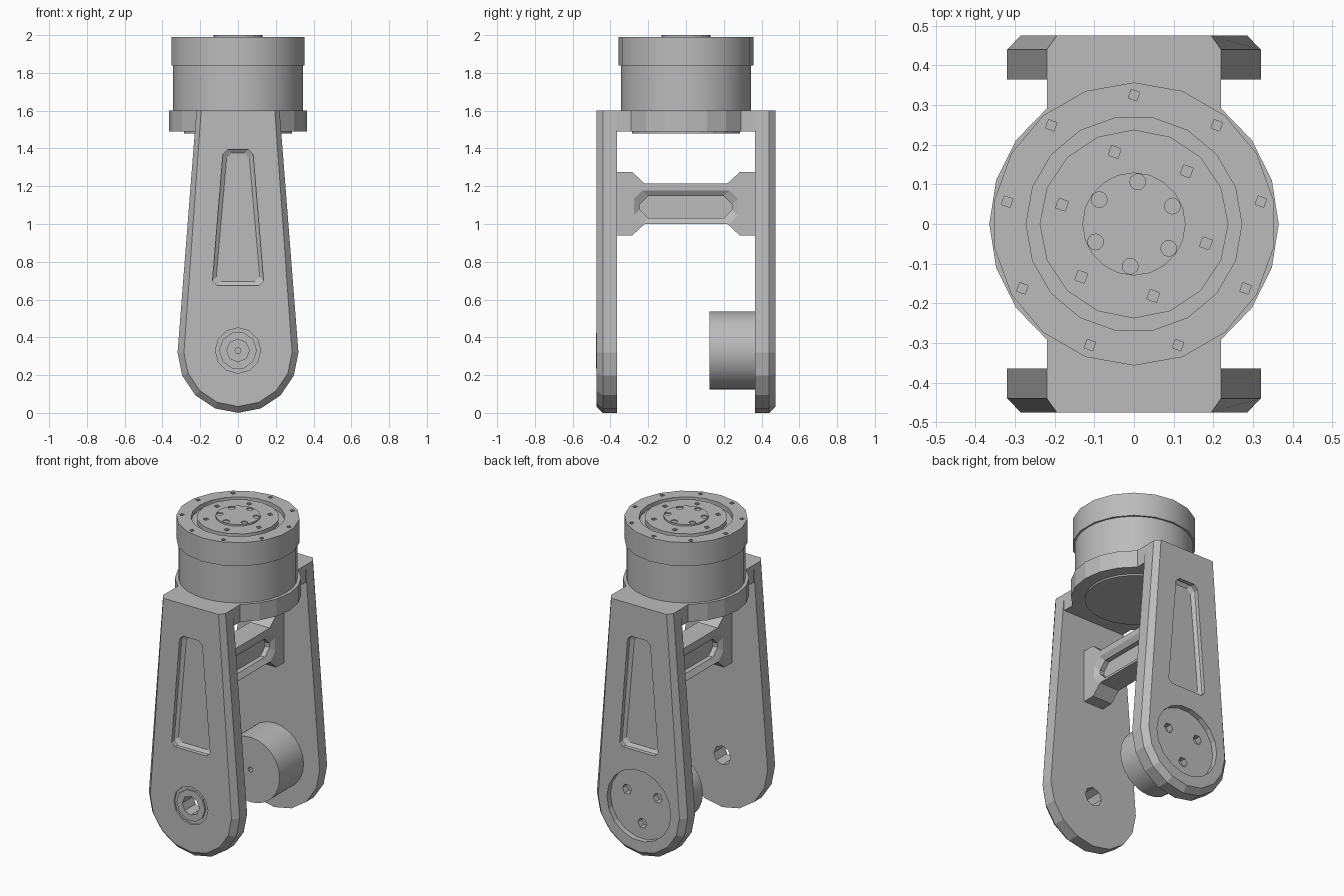
import bpy, bmesh
from math import sin, cos, radians, pi
from mathutils import Matrix, Vector

cube = bpy.data.objects.get("Cube")
if cube:
    bpy.data.objects.remove(cube, do_unlink=True)

GREY = (0.5, 0.5, 0.5, 1)
metal = bpy.data.materials.new("grey metal")
metal.use_nodes = True
metal.diffuse_color = GREY
metal.node_tree.nodes["Principled BSDF"].inputs["Base Color"].default_value = GREY

PIVOT = 0.33      # height of the lower joint
INNER, OUTER = 0.365, 0.475   # arm thickness in y


def loft(name, rings):
    """Closed solid through a list of equal-length point rings."""
    bm = bmesh.new()
    loops = [[bm.verts.new(p) for p in ring] for ring in rings]
    n = len(loops[0])
    for a, b in zip(loops, loops[1:]):
        for i in range(n):
            j = (i + 1) % n
            bm.faces.new((a[i], a[j], b[j], b[i]))
    bm.faces.new(loops[0])
    bm.faces.new(loops[-1])
    bmesh.ops.recalc_face_normals(bm, faces=bm.faces)
    mesh = bpy.data.meshes.new(name)
    bm.to_mesh(mesh)
    bm.free()
    mesh.materials.append(metal)
    obj = bpy.data.objects.new(name, mesh)
    bpy.context.collection.objects.link(obj)
    return obj


def circle(r, n, start=0, span=360):
    closed = span == 360
    steps = n if closed else n + 1
    return [(r * cos(radians(start + span * i / n)),
             r * sin(radians(start + span * i / n))) for i in range(steps)]


def upright(name, r, z0, z1, n, at=(0, 0), start=0):
    pts = circle(r, n, start)
    return loft(name, [[(x + at[0], y + at[1], z) for x, y in pts] for z in (z0, z1)])


def along_y(name, r, y0, y1, n, at=(0, PIVOT), start=0):
    pts = circle(r, n, start)
    return loft(name, [[(x + at[0], y, z + at[1]) for x, z in pts] for y in (y0, y1)])


def carve(obj, cutters):
    """Subtract each cutter from obj, then discard it."""
    bpy.context.view_layer.objects.active = obj
    for c in cutters:
        mod = obj.modifiers.new("cut", "BOOLEAN")
        mod.operation = "DIFFERENCE"
        mod.solver = "EXACT"
        mod.object = c
        bpy.ops.object.modifier_apply(modifier=mod.name)
        bpy.data.objects.remove(c, do_unlink=True)
    return obj


def smooth(obj, angle=25):
    bpy.ops.object.select_all(action="DESELECT")
    obj.select_set(True)
    bpy.context.view_layer.objects.active = obj
    bpy.ops.object.shade_smooth_by_angle(angle=radians(angle))


# Tapered arms with a chamfered outer edge and a recessed panel
def arm_outline(r, top):
    arc = [(x, z + 0.32) for x, z in circle(r, 8, 180, 180)]
    return arc + [(top, 1.6), (-top, 1.6)]


def arm(name, side):
    full, inset = arm_outline(0.32, 0.22), arm_outline(0.286, 0.195)
    layers = ((INNER, full), (0.44, full), (OUTER, inset))
    body = loft(name, [[(x, side * y, z) for x, z in o] for y, o in layers])

    def panel(grow):
        b, t, c = 0.135 + grow, 0.08 + grow, 0.025
        z0, z1 = 0.675 - grow, 1.395 + grow
        half = [(b - c, z0), (b, z0 + c), (t, z1 - c), (t - c, z1)]
        return half + [(-x, z) for x, z in reversed(half)]
    cut = loft("panel_cutter", [[(x, side * y, z) for x, z in panel(g)]
                                for y, g in ((0.435, -0.02), (0.45, 0), (0.49, 0))])
    return carve(body, [cut])


front_arm = arm("front_arm", -1)
carve(front_arm, [along_y("collar_cutter", 0.12, -0.5, -0.465, 12),
                  along_y("bore_cutter", 0.06, -0.5, -0.3, 8)])
back_arm = arm("back_arm", 1)
holes = [along_y("hole_cutter", 0.032, 0.4, 0.5, 6,
                 (0.125 * cos(radians(a)), PIVOT + 0.125 * sin(radians(a))))
         for a in (30, 150, 270)]
carve(back_arm, [along_y("joint_recess_cutter", 0.225, 0.44, 0.5, 18)] + holes)

# Collar around the front bore
collar = along_y("bore_collar", 0.1, -0.476, -0.46, 10)
carve(collar, [along_y("collar_bore_cutter", 0.06, -0.5, -0.4, 8)])

# Joint motor on the inside of the back arm
hub = along_y("joint_hub", 0.207, 0.125, INNER, 24)
smooth(carve(hub, [along_y("hub_hole_cutter", 0.016, 0.1, 0.16, 8)]))

# Top plate joining the arms, widened to a disc in the middle
side = [(0.22, -INNER)] + circle(0.365, 6, -53, 106) + [(0.22, INNER)]
outline = side + [(-x, -y) for x, y in side]
loft("top_plate", [[(x, y, z) for x, y in outline] for z in (1.49, 1.6)])
upright("under_cover", 0.285, 1.48, 1.49, 24)

# Cross brace with flared ends and a recessed slot on each face
edge = [(-INNER, 0.168), (-0.285, 0.168), (-0.22, 0.108),
        (0.22, 0.108), (0.285, 0.168), (INNER, 0.168)]
shape = edge + [(-y, -h) for y, h in edge]
brace = loft("cross_brace", [[(x, y, 1.107 + h) for y, h in shape] for x in (-0.07, 0.07)])


def slot(grow):
    y, h, c = 0.245 + grow, 0.058 + grow, 0.045
    half = [(y - c, -h), (y, -h + c), (y, h - c), (y - c, h)]
    return half + [(-a, b) for a, b in reversed(half)]


carve(brace, [loft("slot_cutter", [[(s * x, y, 1.09 + h) for y, h in slot(g)]
                                   for x, g in ((0.02, 0), (0.05, 0), (0.08, 0.045))])
              for s in (-1, 1)])

# Rotary actuator: body, cap with a ring groove, raised output disc
smooth(upright("actuator_body", 0.343, 1.6, 1.84, 32))
cap = upright("actuator_cap", 0.357, 1.84, 1.99, 18, start=10)
groove = upright("groove_cutter", 0.272, 1.96, 2.02, 18)
carve(groove, [upright("groove_core", 0.238, 1.9, 2.05, 16)])


def bolt_ring(count, r, start, size, z0, sides):
    return [upright("bolt_cutter", size, z0, 2.05, sides, p, 25)
            for p in circle(r, count, start)]


bolts = bolt_ring(9, 0.325, 90, 0.016, 1.96, 4) + bolt_ring(6, 0.188, 45, 0.018, 1.96, 4)
smooth(carve(cap, [groove] + bolts))
disc = upright("output_disc", 0.13, 1.99, 2.0, 20)
carve(disc, bolt_ring(6, 0.107, 25, 0.02, 1.994, 12))
